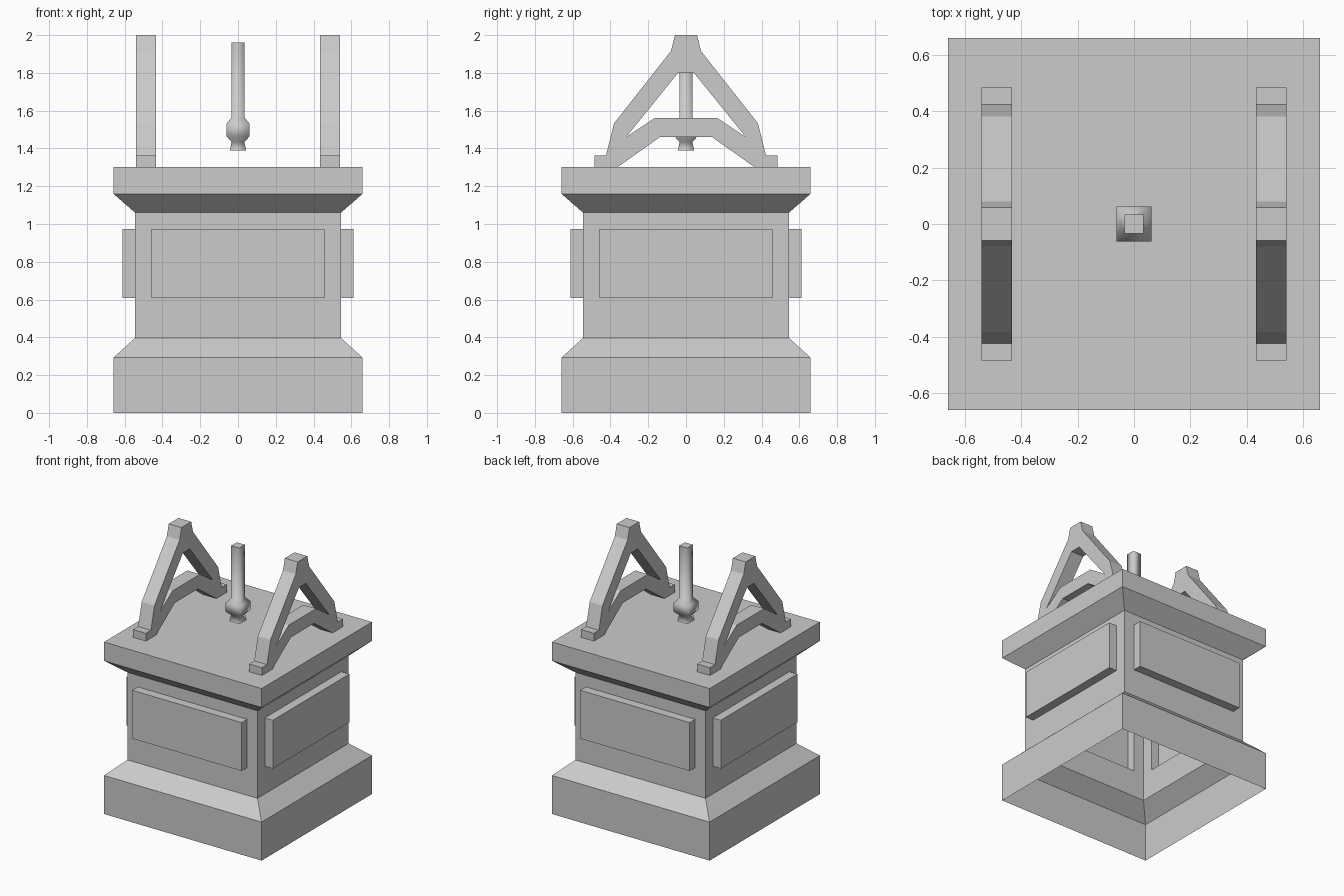
import bpy, bmesh
from mathutils import Matrix
from math import pi

if "Cube" in bpy.data.objects:
    bpy.data.objects.remove(bpy.data.objects["Cube"])


def finish(bm, name, smooth_sides=False):
    bmesh.ops.remove_doubles(bm, verts=bm.verts, dist=1e-5)
    bmesh.ops.recalc_face_normals(bm, faces=bm.faces)
    for f in bm.faces:
        f.smooth = smooth_sides and abs(f.normal.z) < 0.99
    mesh = bpy.data.meshes.new(name)
    bm.to_mesh(mesh)
    bm.free()
    obj = bpy.data.objects.new(name, mesh)
    bpy.context.collection.objects.link(obj)
    return obj


def square(bm, half, z):
    return [bm.verts.new((x * half, y * half, z))
            for x, y in ((-1, -1), (1, -1), (1, 1), (-1, 1))]


def bridge(bm, a, b):
    n = len(a)
    for i in range(n):
        j = (i + 1) % n
        bm.faces.new((a[i], a[j], b[j], b[i]))


def stack(bm, profile):
    rings = [square(bm, h, z) for h, z in profile]
    for a, b in zip(rings, rings[1:]):
        bridge(bm, a, b)
    return rings


# Pedestal: hollow shell, open underneath
WALL, LOW, HIGH = 0.545, 0.397, 1.06
bm = bmesh.new()
stack(bm, [(0.66, 0), (0.66, 0.292), (WALL, LOW)])
top = stack(bm, [(WALL, HIGH), (0.66, 1.16), (0.66, 1.303)])
bm.faces.new(top[-1])

# Four walls, each with a raised panel pushed out of it
for k in range(4):
    turn = Matrix.Rotation(k * pi / 2, 4, 'Z')
    rings = []
    for w, z0, z1, out in ((WALL, LOW, HIGH, WALL),
                           (0.458, 0.607, 0.973, WALL),
                           (0.458, 0.607, 0.973, 0.612)):
        ring = [bm.verts.new((x, -out, z))
                for x, z in ((-w, z0), (w, z0), (w, z1), (-w, z1))]
        bmesh.ops.transform(bm, matrix=turn, verts=ring)
        rings.append(ring)
    bridge(bm, rings[0], rings[1])
    bridge(bm, rings[1], rings[2])
    bm.faces.new(rings[2])
finish(bm, "pedestal")

# A-frame supports: mirrored half profiles (y, z), filled and extruded
OUTER = [(0.058, 2.0), (0.08, 1.915), (0.381, 1.533), (0.424, 1.362),
         (0.484, 1.362), (0.484, 1.303), (0.36, 1.303), (0.138, 1.46)]
HOLE = [(0.042, 1.80), (0.317, 1.46), (0.164, 1.562)]


def support(name, x0, x1):
    bm = bmesh.new()
    edges = []
    for half in (OUTER, HOLE):
        pts = half + [(-y, z) for y, z in reversed(half)]
        vs = [bm.verts.new((x0, y, z)) for y, z in pts]
        edges += [bm.edges.new((vs[i - 1], vs[i])) for i in range(len(vs))]
    bmesh.ops.triangle_fill(bm, edges=edges, use_beauty=True)
    ext = bmesh.ops.extrude_face_region(bm, geom=bm.faces[:], use_keep_orig=True)
    moved = [g for g in ext["geom"] if isinstance(g, bmesh.types.BMVert)]
    bmesh.ops.translate(bm, verts=moved, vec=(x1 - x0, 0, 0))
    finish(bm, name)


support("left_support", -0.54, -0.433)
support("right_support", 0.433, 0.54)

# Square hanging rod with a bulb and flared tip
bm = bmesh.new()
rod = stack(bm, [(0.043, 1.39), (0.034, 1.435), (0.062, 1.465),
                 (0.062, 1.53), (0.034, 1.565), (0.034, 1.96)])
bm.faces.new(rod[0])
bm.faces.new(rod[-1])
finish(bm, "hanging_rod", smooth_sides=True)
